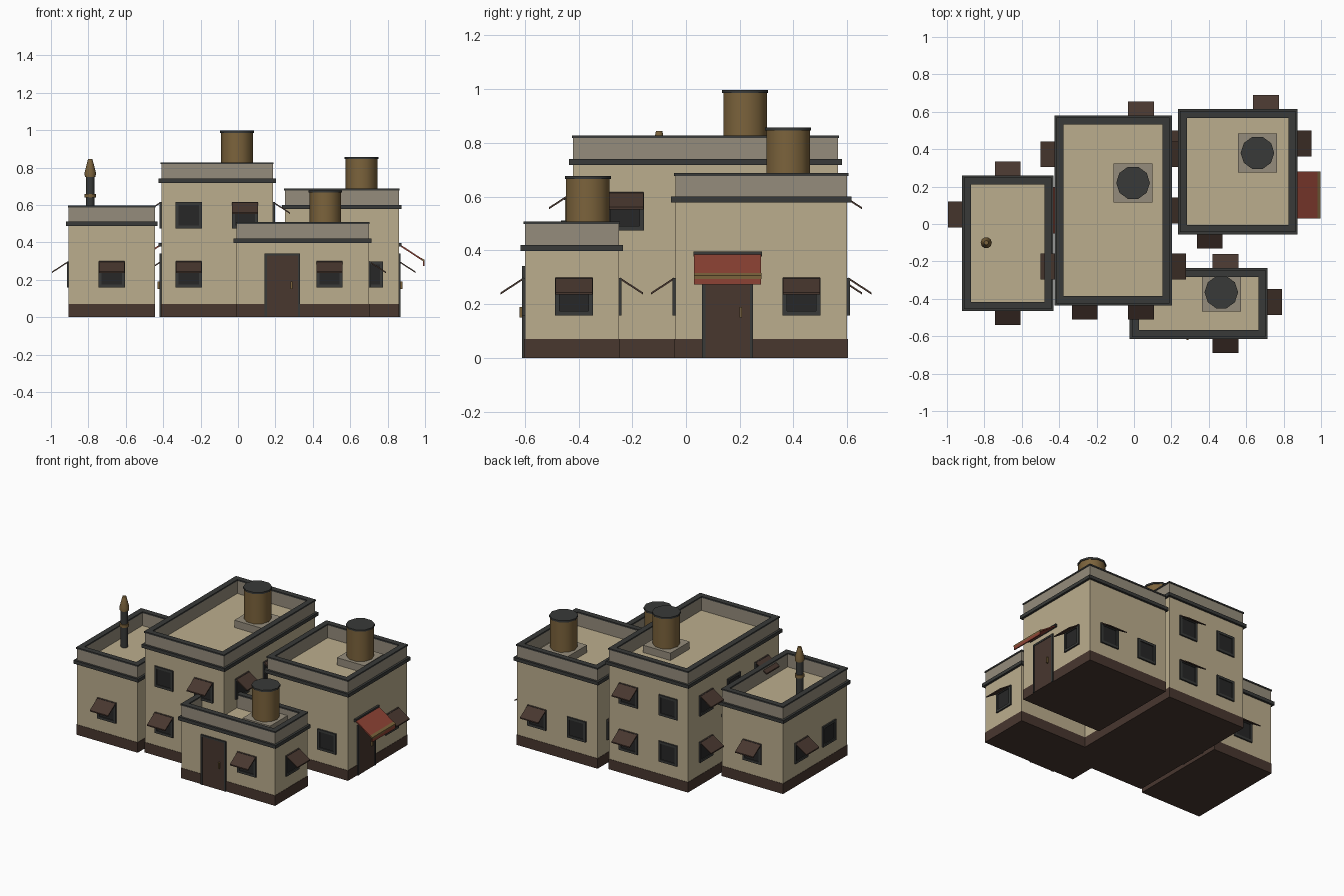
import bpy, bmesh, math
from mathutils import Matrix, Vector

if "Cube" in bpy.data.objects:
    bpy.data.objects.remove(bpy.data.objects["Cube"])


def mat(name, r, g, b):
    m = bpy.data.materials.new(name)
    m.diffuse_color = (r, g, b, 1)
    m.use_nodes = True
    m.node_tree.nodes["Principled BSDF"].inputs["Base Color"].default_value = m.diffuse_color
    return m


WALL = mat("plaster", 0.50, 0.42, 0.27)
STONE = mat("parapet_stone", 0.30, 0.265, 0.20)
DARK = mat("dark_trim", 0.04, 0.042, 0.04)
GLASS = mat("window_glass", 0.02, 0.02, 0.02)
BROWN = mat("brown_wood", 0.065, 0.038, 0.028)
TAN = mat("tan_metal", 0.20, 0.125, 0.045)
RED = mat("red_canvas", 0.27, 0.055, 0.035)


def finish(bm, name, material, matrix=Matrix()):
    bmesh.ops.recalc_face_normals(bm, faces=bm.faces)
    me = bpy.data.meshes.new(name)
    bm.to_mesh(me)
    bm.free()
    me.materials.append(material)
    ob = bpy.data.objects.new(name, me)
    ob.matrix_world = matrix
    bpy.context.collection.objects.link(ob)
    return ob


def boxes(name, material, parts, matrix=Matrix()):
    """Each part is (x0, x1, y0, y1, z0, z1)."""
    bm = bmesh.new()
    for x0, x1, y0, y1, z0, z1 in parts:
        m = Matrix.Translation(((x0 + x1) / 2, (y0 + y1) / 2, (z0 + z1) / 2))
        bmesh.ops.create_cube(bm, size=1, matrix=m @ Matrix.Diagonal((x1 - x0, y1 - y0, z1 - z0, 1)))
    return finish(bm, name, material, matrix)


def ring(name, material, x0, x1, y0, y1, z0, z1, t):
    """Rectangular frame of thickness t in plan."""
    return boxes(name, material, [
        (x0, x1, y0, y0 + t, z0, z1), (x0, x1, y1 - t, y1, z0, z1),
        (x0, x0 + t, y0 + t, y1 - t, z0, z1), (x1 - t, x1, y0 + t, y1 - t, z0, z1)])


def lathe(name, material, x, y, profile, n):
    """Capped revolve of (radius, z) points."""
    bm = bmesh.new()
    loops = [[bm.verts.new((x + r * math.cos(2 * math.pi * i / n), y + r * math.sin(2 * math.pi * i / n), z))
              for i in range(n)] for r, z in profile]
    for a, b in zip(loops, loops[1:]):
        for i in range(n):
            bm.faces.new((a[i], a[(i + 1) % n], b[(i + 1) % n], b[i]))
    bm.faces.new(loops[0])
    bm.faces.new(loops[-1])
    ob = finish(bm, name, material)
    bpy.ops.object.select_all(action='DESELECT')
    ob.select_set(True)
    bpy.context.view_layer.objects.active = ob
    bpy.ops.object.shade_smooth_by_angle(angle=math.radians(40))
    return ob


# Building blocks: x0, x1, y0, y1, roof height
BLOCKS = {
    "left": (-0.905, -0.445, -0.45, 0.245, 0.50),
    "main": (-0.41, 0.187, -0.42, 0.565, 0.73),
    "right": (0.25, 0.86, -0.04, 0.60, 0.59),
    "front": (-0.008, 0.70, -0.60, -0.25, 0.41),
}


def face(block, side):
    """Wall frame: local x along the wall, local -y outwards."""
    x0, x1, y0, y1, _ = BLOCKS[block]
    at, turn = {"front": ((0, y0), 0), "right": ((x1, 0), 90),
                "back": ((0, y1), 180), "left": ((x0, 0), 270)}[side]
    m = Matrix.Translation((at[0], at[1], 0)) @ Matrix.Rotation(math.radians(turn), 4, 'Z')
    return m, (1 if side in ("front", "right") else -1)


def sloped(name, material, width, start, end, thick, m):
    """Board sloping from start to end, both (outward, z)."""
    bm = bmesh.new()
    rows = []
    for u in (-width / 2, width / 2):
        rows.append([bm.verts.new((u, -d, z + dz)) for (d, z), dz in
                     ((start, 0), (end, 0), (end, -thick), (start, -thick))])
    a, b = rows
    for i in range(4):
        j = (i + 1) % 4
        bm.faces.new((a[i], a[j], b[j], b[i]))
    bm.faces.new(a)
    bm.faces.new(b)
    return finish(bm, name, material, m)


def window(block, side, u, z, awning):
    m, s = face(block, side)
    m = m @ Matrix.Translation((u * s, 0, z))
    w, b = 0.07, 0.016
    boxes("window_frame", DARK, [(-w, w, -0.010, 0.005, w - b, w), (-w, w, -0.010, 0.005, -w, b - w),
                                 (-w, b - w, -0.010, 0.005, b - w, w - b),
                                 (w - b, w, -0.010, 0.005, b - w, w - b)], m)
    boxes("window_pane", GLASS, [(b - w, w - b, -0.004, 0.005, b - w, w - b)], m)
    if awning:
        sloped("window_awning", BROWN, 0.138, (0.004, 0.072), (0.09, 0.016), 0.008, m)


def door(block, side, u, canopy):
    m, s = face(block, side)
    m = m @ Matrix.Translation((u * s, 0, 0))
    boxes("door_frame", DARK, [(-0.095, -0.083, -0.01, 0.005, 0, 0.342), (0.083, 0.095, -0.01, 0.005, 0, 0.342),
                               (-0.083, 0.083, -0.01, 0.005, 0.33, 0.342)], m)
    boxes("door_panel", BROWN, [(-0.083, 0.083, -0.007, 0.005, 0, 0.33)], m)
    boxes("door_handle", TAN, [(0.044, 0.053, -0.02, -0.005, 0.15, 0.19)], m)
    if canopy:
        sloped("door_canopy", RED, 0.25, (0.0, 0.394), (0.136, 0.305), 0.010, m)
        boxes("canopy_rail", DARK, [(-0.128, 0.128, -0.014, 0.0, 0.378, 0.396)], m)
        sloped("canopy_stripe", TAN, 0.252, (0.122, 0.316), (0.138, 0.306), 0.012, m)
        boxes("canopy_valance", RED, [(-0.125, 0.125, -0.138, -0.130, 0.274, 0.298)], m)


# Walls, plinths, cornices and parapets
for name, (x0, x1, y0, y1, h) in BLOCKS.items():
    boxes(name + "_plinth", BROWN, [(x0 - .002, x1 + .002, y0 - .002, y1 + .002, 0, 0.07)])
    boxes(name + "_walls", WALL, [(x0, x1, y0, y1, 0.07, h)])
    ring(name + "_cornice", DARK, x0 - .015, x1 + .015, y0 - .015, y1 + .015, h - 0.012, h + 0.011, 0.03)
    ring(name + "_parapet", STONE, x0, x1, y0, y1, h, h + 0.09, 0.03)
    ring(name + "_coping", DARK, x0 - .004, x1 + .004, y0 - .004, y1 + .004, h + 0.088, h + 0.098, 0.038)

# Water tanks on stone pads
for x, y, block in ((-0.005, 0.22, "main"), (0.66, 0.38, "right"), (0.467, -0.365, "front")):
    h = BLOCKS[block][4]
    boxes("tank_pad", STONE, [(x - .104, x + .104, y - .104, y + .104, h, h + 0.05)])
    lathe("water_tank", TAN, x, y, [(0.085, h + 0.05), (0.085, h + 0.258)], 10)
    lathe("tank_lid", DARK, x, y, [(0.09, h + 0.256), (0.09, h + 0.268)], 10)

# Chimney pipe
lathe("chimney_pipe", DARK, -0.79, -0.10, [(0.023, 0.50), (0.023, 0.76)], 10)
lathe("chimney_collar", TAN, -0.79, -0.10, [(0.03, 0.64), (0.03, 0.66)], 10)
lathe("chimney_cap", TAN, -0.79, -0.10, [(0.029, 0.75), (0.03, 0.775), (0.017, 0.825), (0.012, 0.845)], 10)

# Windows: block, side, position along wall, height, awning
LOW, HIGH = 0.228, 0.545
for spec in (
    ("left", "front", -0.675, LOW, True), ("left", "back", -0.675, LOW, True),
    ("left", "left", 0.05, LOW, True), ("left", "left", -0.25, LOW, False),
    ("main", "front", -0.263, LOW, True), ("main", "front", -0.263, HIGH, False),
    ("main", "front", 0.037, HIGH, True),
    ("main", "back", 0.037, LOW, True), ("main", "back", 0.037, HIGH, True),
    ("main", "back", -0.263, LOW, False), ("main", "back", -0.263, HIGH, False),
    ("main", "left", 0.373, LOW, True), ("main", "left", 0.373, HIGH, True),
    ("main", "left", 0.073, HIGH, False), ("main", "left", -0.227, HIGH, True),
    ("main", "right", -0.227, HIGH, True), ("main", "right", 0.073, HIGH, True),
    ("main", "right", 0.373, HIGH, True),
    ("right", "front", 0.405, LOW, True), ("right", "front", 0.705, LOW, False),
    ("right", "back", 0.705, LOW, True), ("right", "back", 0.405, LOW, False),
    ("right", "right", 0.43, LOW, True), ("right", "left", 0.43, LOW, True),
    ("front", "front", 0.49, LOW, True), ("front", "back", 0.49, LOW, True),
    ("front", "right", -0.417, LOW, True),
):
    window(*spec)

# Doors
door("front", "front", 0.2375, False)
door("right", "right", 0.155, True)
door("main", "left", 0.073, True)
